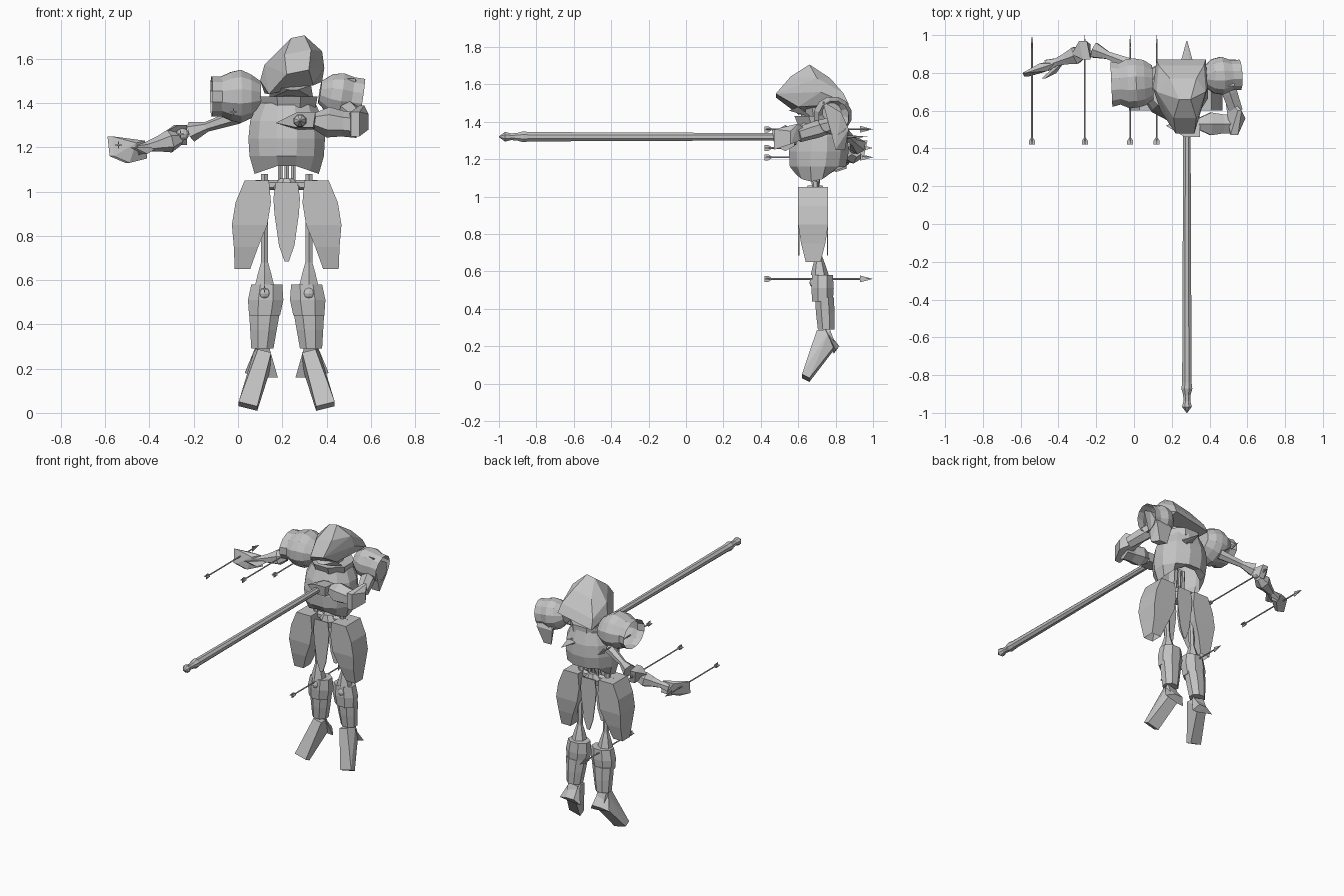
import bpy, bmesh
from math import cos, sin, pi
from mathutils import Vector

cube = bpy.data.objects.get("Cube")
if cube:
    bpy.data.objects.remove(cube)

steel = bpy.data.materials.new("plain_grey")
steel.use_nodes = True
grey = (.55, .55, .55, 1)
steel.diffuse_color = grey
steel.node_tree.nodes["Principled BSDF"].inputs["Base Color"].default_value = grey

MID = .22  # symmetry plane of the body
FRONT, BACK = -1, 1


def finish(name, bm):
    """Turn a bmesh into a named, coloured object."""
    bmesh.ops.recalc_face_normals(bm, faces=bm.faces)
    mesh = bpy.data.meshes.new(name)
    bm.to_mesh(mesh)
    bm.free()
    mesh.materials.append(steel)
    obj = bpy.data.objects.new(name, mesh)
    bpy.context.scene.collection.objects.link(obj)


def sweep(name, start, end, width, depth=None, sides=6, open_start=False,
          open_end=False, arch=0):
    """Evenly spaced rings from start to end, given their half widths and depths."""
    depth = depth or width
    start, end = Vector(start), Vector(end)
    along = (end - start).normalized()
    if abs(along.z) > .8:
        across, up = Vector((1, 0, 0)), Vector((0, 1, 0))
    else:
        across = Vector((-along.y, along.x, 0)).normalized()
        up = along.cross(across)
    fit = cos(pi / sides)
    bm = bmesh.new()
    rings = []
    for i, (w, d) in enumerate(zip(width, depth)):
        centre = start.lerp(end, i / (len(width) - 1))
        ring = []
        for k in range(sides):
            angle = 2 * pi * (k + .5) / sides
            a, b = cos(angle) / fit, sin(angle) / fit
            co = centre + across * a * w + up * b * d
            if i == 0:  # cut the first rim as an arch, higher at the back
                co.z += arch * (1 - abs(a) + max(b, 0))
            ring.append(bm.verts.new(co))
        rings.append(ring)
    for low, high in zip(rings, rings[1:]):
        for k in range(sides):
            j = (k + 1) % sides
            bm.faces.new((low[k], low[j], high[j], high[k]))
    if not open_start:
        bm.faces.new(rings[0])
    if not open_end:
        bm.faces.new(rings[-1])
    finish(name, bm)


def facet(name, rows, roll=0):
    """Convex faceted block; each row is x, y, z and a half width along x."""
    bm = bmesh.new()
    for x, y, z, half in rows:
        for dx in (-half, half):
            bm.verts.new((x + dx, y, z + roll * dx))
    hull = bmesh.ops.convex_hull(bm, input=bm.verts)
    inside = [g for g in hull["geom_interior"] if isinstance(g, bmesh.types.BMVert)]
    bmesh.ops.delete(bm, geom=inside, context="VERTS")
    finish(name, bm)


def ball(name, centre, radius):
    bm = bmesh.new()
    bmesh.ops.create_uvsphere(bm, u_segments=10, v_segments=6, radius=radius)
    bmesh.ops.translate(bm, vec=centre, verts=bm.verts)
    finish(name, bm)


# Breastplate, collar and neck
sweep("breastplate", start=(MID, .7, 1.08), end=(MID, .72, 1.4), sides=12, open_start=True,
      width=(.145, .168, .173, .165, .13), depth=(.11, .15, .16, .15, .12), arch=.05)
sweep("collar", start=(.23, .72, 1.38), end=(.23, .71, 1.43), width=(.12, .13), sides=8)
sweep("neck", start=(.23, .71, 1.4), end=(.24, .7, 1.5), width=(.06, .07), sides=8)

# Spine rods and pelvis
for offset in (-.03, 0, .03):
    x = MID + offset
    sweep("spine_rod", start=(x, .7, 1), end=(x, .71, 1.2), width=(.01, .01))
sweep("pelvis", start=(MID, .69, .98), end=(MID, .69, 1.06), sides=8,
      width=(.05, .06, .03), depth=(.04, .05, .04))
sweep("hip_bar", start=(.08, .69, 1.03), end=(.36, .69, 1.03), width=(.02, .02))

# Hood: peak, shoulder of the peak, cheeks, nape, beak and lower rim, rolled to one side
facet("hood", roll=.2, rows=(
    (.27, .66, 1.7, .03), (.36, .7, 1.63, .02), (.25, .7, 1.6, .13), (.245, .72, 1.53, .145),
    (.25, .87, 1.47, .13), (.25, .84, 1.53, .12), (.26, .77, 1.62, .07), (.27, .48, 1.54, .05),
    (.27, .56, 1.63, .06), (.24, .6, 1.46, .1)))
facet("visor", rows=((.24, .6, 1.48, .09), (.24, .68, 1.42, .1), (.25, .55, 1.46, .02)))

# Shoulder guards: bulging cups with a flared, open outer rim
sweep("right_shoulder_guard", start=(.1, .75, 1.43), end=(-.12, .74, 1.43), sides=12,
      width=(.09, .12, .13, .13, .11, .12), depth=(.07, .1, .12, .11, .09, .09),
      open_end=True)
sweep("left_shoulder_guard", start=(.37, .78, 1.45), end=(.56, .79, 1.42), sides=12,
      width=(.05, .09, .1, .08, .08), depth=(.05, .09, .1, .09, .09), open_end=True)
facet("left_shoulder_plate", rows=(
    (.5, .73, 1.51, .03), (.52, .83, 1.45, .04), (.48, .87, 1.36, .06),
    (.47, .85, 1.25, .03), (.5, .8, 1.25, .03)))

# Right arm, stretched out to the side
sweep("right_upper_arm", start=(0, .84, 1.34), end=(-.21, .92, 1.27),
      width=(.03, .025, .02, .04))
ball("right_elbow", (-.25, .9, 1.26), .03)
facet("right_elbow_guard", rows=(
    (-.25, .87, 1.3, .02), (-.27, .97, 1.3, .02), (-.25, .95, 1.21, .02),
    (-.3, .9, 1.27, .03)))
sweep("right_forearm", start=(-.26, .91, 1.24), end=(-.46, .84, 1.19),
      width=(.025, .045, .03, .02, .03))
facet("right_hand", rows=(
    (-.58, .8, 1.25, .01), (-.57, .78, 1.16, .01), (-.5, .8, 1.13, .01),
    (-.43, .86, 1.15, .02), (-.46, .85, 1.23, .04), (-.5, .81, 1.22, .04)))
facet("right_cuff_blade", rows=(
    (-.37, .87, 1.2, .01), (-.48, .77, 1.2, .01), (-.42, .8, 1.17, .01)))

# Left arm, bent forward around the lance
sweep("left_upper_arm", start=(.47, .8, 1.39), end=(.54, .6, 1.33), width=(.035, .04, .035))
facet("left_elbow_guard", rows=(
    (.58, .56, 1.35, .01), (.58, .56, 1.28, .01), (.53, .47, 1.25, .02),
    (.53, .47, 1.36, .02), (.49, .68, 1.33, .01), (.56, .6, 1.39, .01)))
sweep("left_forearm", start=(.54, .53, 1.3), end=(.34, .53, 1.32),
      width=(.05, .05, .06, .03))
facet("left_hand", rows=(
    (.31, .46, 1.36, .04), (.3, .47, 1.29, .04), (.31, .57, 1.28, .04),
    (.31, .56, 1.35, .04), (.18, .52, 1.31, .01)))

# Lance with a turned tip and a flat tail spike
grip_x, grip_z = .28, 1.32
for name, front, back, radii, flat in (
        ("lance_tip", -1, -.84, (.002, .026, .018, .02, .029, .025), 1),
        ("lance_shaft", -.84, .86, (.025, .018), 1),
        ("lance_tail_spike", .85, .97, (.035, .002), .3)):
    sweep(name, start=(grip_x, front, grip_z), end=(grip_x, back, grip_z), sides=8,
          width=radii, depth=[r * flat for r in radii])

# Front and back centre skirt plates
for name, facing in (("front_skirt_plate", FRONT), ("back_skirt_plate", BACK)):
    y = .68 + facing * .077
    sweep(name, start=(MID, y, .685), end=(MID, y, 1.04), sides=4,
          width=(.01, .035, .045, .055, .06, .05), depth=(.003,) * 6)

# Thigh guards, legs and feet, once per side
for side, s in (("right", -1), ("left", 1)):
    sweep(side + "_thigh_guard", start=(MID + s * .2, .68, .65), end=(MID + s * .135, .68, 1.05),
          sides=4, width=(.035, .055, .08, .08, .055), depth=(.04, .065, .08, .08, .08),
          open_start=True)
    leg = MID + s * .1
    sweep(side + "_upper_leg", start=(leg, .715, .58), end=(leg, .69, 1.08),
          width=(.042, .03) + (.016,) * 9)
    ball(side + "_knee", (leg, .69, .54), .03)
    # Greave with a wide knee band
    sweep(side + "_knee_band", start=(leg, .73, .44), end=(MID + s * .09, .73, .58), sides=8,
          width=(.07, .08, .07), depth=(.055, .06, .055))
    sweep(side + "_greave", start=(MID + s * .11, .75, .29), end=(leg, .74, .46), sides=8,
          width=(.05, .06, .07), depth=(.045, .05, .05))
    # Foot hanging toe-down, with a flared heel
    facet(side + "_foot", roll=s * .25, rows=[(MID + s * x, y, z, half) for x, y, z, half in (
        (.1, .7, .28, .03), (.11, .77, .28, .035), (.11, .8, .2, .035),
        (.175, .62, .04, .042), (.175, .66, .02, .042))])
    facet(side + "_heel", [(MID + s * x, y, z, half) for x, y, z, half in (
        (.11, .74, .3, .03), (.06, .79, .16, .02), (.16, .8, .18, .03), (.1, .82, .2, .03))])

# Arrows running front to back, with barbed heads and crossed vanes
for x, z in ((-.54, 1.21), (-.26, 1.26), (-.02, 1.36), (.12, .56)):
    sweep("arrow_shaft", start=(x, .43, z), end=(x, .98, z), width=(.004, .004))
    facet("arrow_head", [(x, 1, z, .001)] + [(x, .93, z + dz, .003) for dz in (-.018, .018)])
    for wide, tall in ((.016, .002), (.002, .016)):
        sweep("arrow_vane", start=(x, .42, z), end=(x, .46, z), sides=4,
              width=(wide, wide, .003), depth=(tall, tall, .003))
